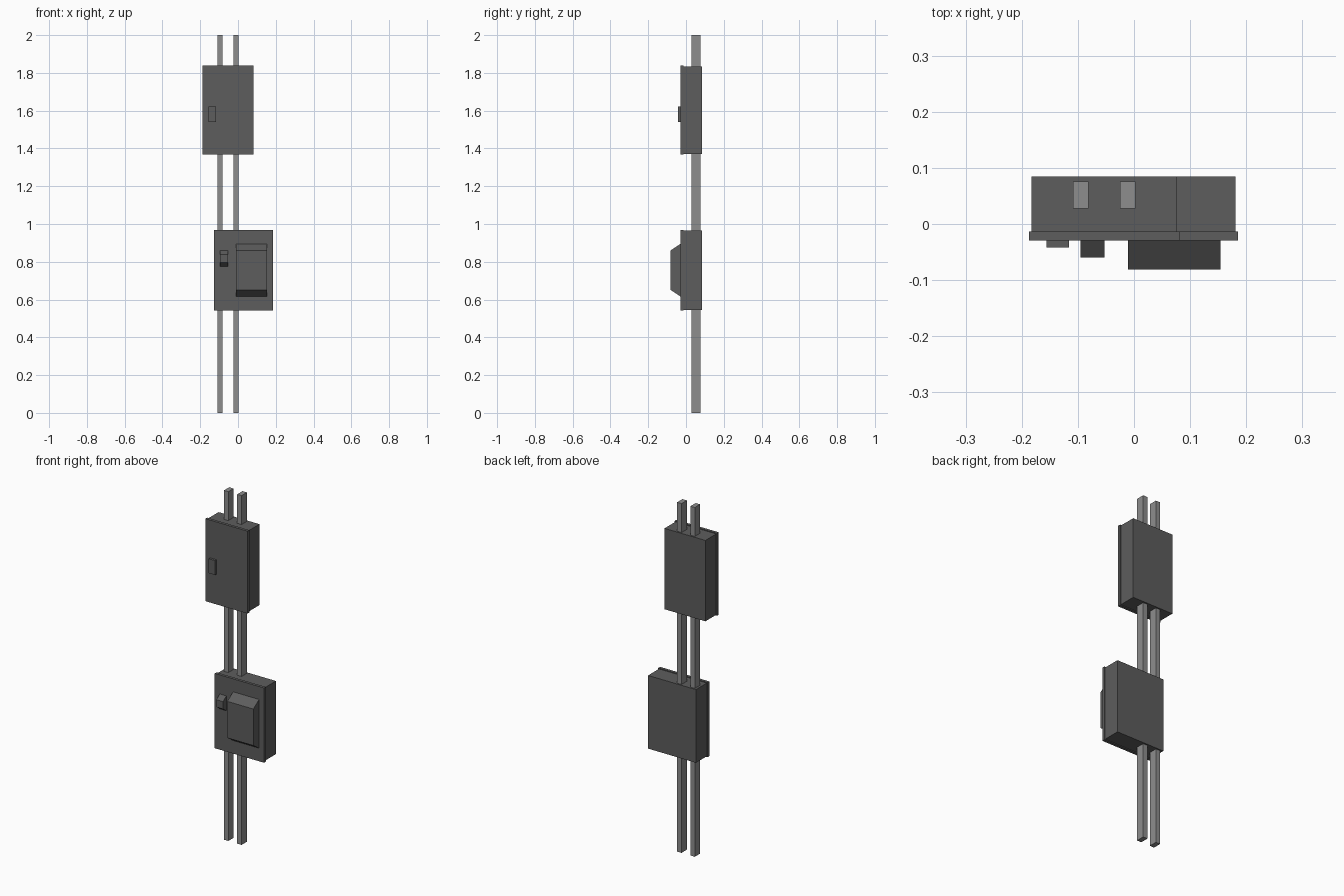
import bpy
import bmesh

if "Cube" in bpy.data.objects:
    bpy.data.objects.remove(bpy.data.objects["Cube"])


def material(name, v):
    m = bpy.data.materials.new(name)
    m.diffuse_color = (v, v, v, 1)
    m.use_nodes = True
    m.node_tree.nodes["Principled BSDF"].inputs["Base Color"].default_value = m.diffuse_color
    return m


DARK = material("dark grey enclosure", 0.11)
PIPE = material("mid grey conduit", 0.27)


def profile_block(name, x0, x1, profile, mat):
    """Extrude a (y, z) side profile from x0 to x1."""
    bm = bmesh.new()
    face = bm.faces.new([bm.verts.new((x0, y, z)) for y, z in profile])
    ext = bmesh.ops.extrude_face_region(bm, geom=[face])
    moved = [g for g in ext["geom"] if isinstance(g, bmesh.types.BMVert)]
    bmesh.ops.translate(bm, vec=(x1 - x0, 0, 0), verts=moved)
    bmesh.ops.recalc_face_normals(bm, faces=bm.faces)
    me = bpy.data.meshes.new(name)
    bm.to_mesh(me)
    bm.free()
    me.materials.append(mat)
    ob = bpy.data.objects.new(name, me)
    bpy.context.collection.objects.link(ob)
    return ob


def box(name, x0, x1, y0, y1, z0, z1, mat):
    return profile_block(name, x0, x1, [(y0, z0), (y1, z0), (y1, z1), (y0, z1)], mat)


BACK, SEAM, FRONT = 0.085, -0.013, -0.029   # depth of back, lid joint and lid face
LIP = 0.0045                                # lid overhang


def enclosure(name, x0, x1, z0, z1):
    box(name + "_body", x0 + LIP, x1 - LIP, SEAM, BACK, z0 + LIP, z1 - LIP, DARK)
    box(name + "_lid", x0, x1, FRONT, SEAM, z0, z1, DARK)


# Vertical conduits running through both enclosures
for side, x in (("left", -0.109), ("right", -0.025)):
    box(side + "_conduit", x, x + 0.028, 0.028, 0.076, 0, 2, PIPE)

# Upper enclosure with flat latch
enclosure("upper_box", -0.187, 0.081, 1.367, 1.839)
box("upper_latch", -0.156, -0.116, -0.042, FRONT, 1.54, 1.623, DARK)

# Lower enclosure with sloped cover and small sloped switch
enclosure("lower_box", -0.127, 0.185, 0.541, 0.969)
profile_block("meter_cover", -0.011, 0.154,
              [(FRONT, 0.616), (FRONT, 0.895), (-0.081, 0.86), (-0.081, 0.651)], DARK)
profile_block("switch", -0.095, -0.053,
              [(FRONT, 0.775), (FRONT, 0.86), (-0.06, 0.839), (-0.06, 0.797)], DARK)
